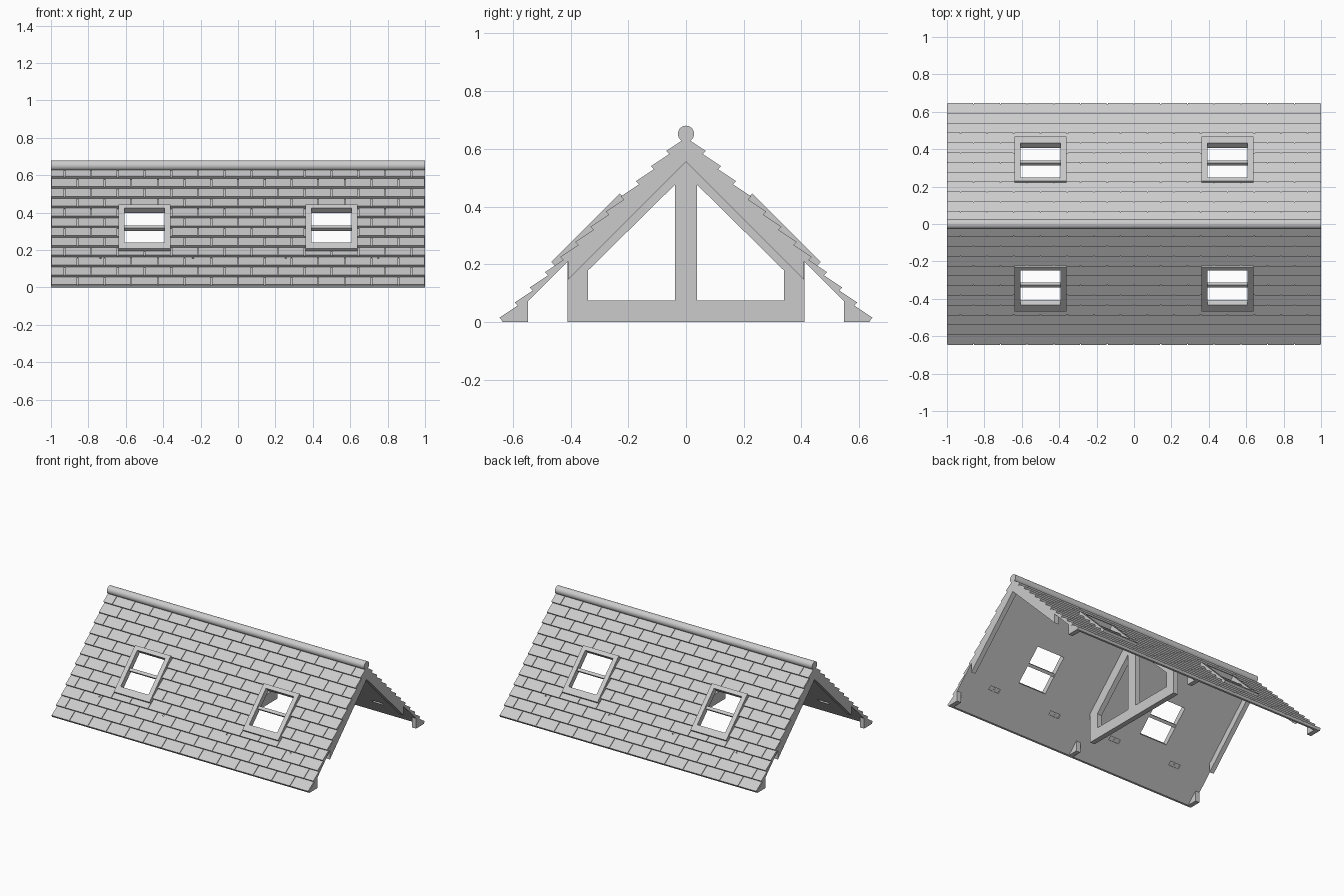
import bpy, bmesh, math

if "Cube" in bpy.data.objects:
    bpy.data.objects.remove(bpy.data.objects["Cube"])

R2 = math.sqrt(2)
grey = bpy.data.materials.new("light_grey")
grey.diffuse_color = (0.6, 0.6, 0.6, 1)
grey.use_nodes = True
grey.node_tree.nodes["Principled BSDF"].inputs["Base Color"].default_value = grey.diffuse_color


# Coordinate maps: slope (x, v along the pitch, n out of it) and plain (x, y, z)
def slope(x, v, n):
    return (x, (v - n) / R2, (v + n) / R2)


def plain(x, y, z):
    return (x, y, z)


def prism(bm, pts, x0, x1, space):
    """Extrude a cross-section along x."""
    a = [bm.verts.new(space(x0, *p)) for p in pts]
    b = [bm.verts.new(space(x1, *p)) for p in pts]
    bm.faces.new(a)
    bm.faces.new(b[::-1])
    for i in range(len(a)):
        j = (i + 1) % len(a)
        bm.faces.new((a[i], b[i], b[j], a[j]))


def box(bm, x0, x1, v0, v1, n0, n1):
    prism(bm, [(v0, n0), (v1, n0), (v1, n1), (v0, n1)], x0, x1, slope)


def ring(bm, outer, inner, lo, hi, place):
    """Flat four-sided frame with a four-sided opening."""
    loops = [[bm.verts.new(place(p, q, h)) for p, q in pts]
             for pts, h in ((outer, lo), (outer, hi), (inner, hi), (inner, lo))]
    for k in range(4):
        for i in range(4):
            a, b, j = loops[k], loops[(k + 1) % 4], (i + 1) % 4
            bm.faces.new((a[i], a[j], b[j], b[i]))


def finish(bm, name, mirror=True):
    bmesh.ops.recalc_face_normals(bm, faces=bm.faces)
    me = bpy.data.meshes.new(name)
    bm.to_mesh(me)
    bm.free()
    me.materials.append(grey)
    ob = bpy.data.objects.new(name, me)
    bpy.context.collection.objects.link(ob)
    if mirror:
        m = ob.modifiers.new("both_slopes", 'MIRROR')
        m.use_axis = (False, True, False)
        m.use_mirror_merge = False
    return ob


# Main sizes
ROWS, PITCH, V0 = 12, 0.07425, -0.4462
N_TIP, N_BASE, N_UNDER, PLATE = 0.4674, 0.4525, 0.4384, 0.005
WX, PINS = (-0.5, 0.5), (-0.735, -0.24, 0.255, 0.75)
OX, OV0, OV1 = 0.108, -0.137, 0.124      # window opening
FX, FV0, FV1 = 0.139, -0.183, 0.152      # window frame

# Roof deck with a stepped top
bm = bmesh.new()
prof = [(0, 0.62), (-0.62, 0), (-0.635, 0)]
for k in range(ROWS):
    v = V0 + k * PITCH
    for p in ((v, N_TIP - PLATE), (v + PITCH, N_BASE - PLATE)):
        prof.append(slope(0, *p)[1:])
prof.append((0, 0.64))
prism(bm, prof, -1, 1, plain)
deck = finish(bm, "roof_deck", mirror=False)

# Window openings, underside slots and pin holes
bm = bmesh.new()
for x in WX:
    box(bm, x - OX - 0.01, x + OX + 0.01, OV0 - 0.01, OV1 + 0.01, 0.3, 0.6)
for x in PINS:
    box(bm, x - 0.04, x + 0.04, -0.25, -0.222, 0.42, N_UNDER + 0.008)
    box(bm, x - 0.005, x + 0.005, -0.238, -0.228, 0.41, 0.6)
cutter = finish(bm, "deck_cutter", mirror=False)
cutter.hide_render = True
mod = deck.modifiers.new("openings", 'BOOLEAN')
mod.object, mod.operation, mod.solver = cutter, 'DIFFERENCE', 'EXACT'
mod.use_self = True
bpy.context.view_layer.objects.active = deck
bpy.ops.object.modifier_apply(modifier=mod.name)
bpy.data.objects.remove(cutter)
m = deck.modifiers.new("both_slopes", 'MIRROR')
m.use_axis = (False, True, False)
m.use_mirror_merge = False


# Shingles, trimmed around windows and pin holes
def trim(r, h):
    x0, x1, v0, v1 = r
    a0, a1, b0, b1 = h
    if a1 <= x0 or a0 >= x1 or b1 <= v0 or b0 >= v1:
        return [r]
    lo, hi = max(v0, b0), min(v1, b1)
    parts = [(x0, x1, v0, lo), (x0, x1, hi, v1), (x0, a0, lo, hi), (a1, x1, lo, hi)]
    return [p for p in parts if p[1] - p[0] > 1e-5 and p[3] - p[2] > 1e-5]


holes = [(x - OX - 0.01, x + OX + 0.01, OV0 - 0.01, OV1 + 0.01) for x in WX]
holes += [(x - 0.005, x + 0.005, -0.238, -0.228) for x in PINS]
COLS, GAP = 14, 0.003
W = 2 / COLS
bm = bmesh.new()
for k in range(ROWS):
    v = V0 + k * PITCH
    for c in range(COLS + 1):
        left = -1 + (c - 0.5 * (k % 2)) * W
        x0, x1 = max(-1, left + GAP), min(1, left + W - GAP)
        if x1 <= x0:
            continue
        rects = [(x0, x1, v, v + PITCH)]
        for h in holes:
            rects = [p for r in rects for p in trim(r, h)]
        for a, b, v0, v1 in rects:
            n0, n1 = (N_TIP + (N_BASE - N_TIP) * (t - v) / PITCH for t in (v0, v1))
            prism(bm, [(v0, n0 - PLATE), (v1, n1 - PLATE), (v1, n1), (v0, n0)], a, b, slope)
finish(bm, "shingles")

# Window frames and crossbars
bm = bmesh.new()
for x in WX:
    outer = [(x - FX, FV0), (x + FX, FV0), (x + FX, FV1), (x - FX, FV1)]
    inner = [(x - OX, OV0), (x + OX, OV0), (x + OX, OV1), (x - OX, OV1)]
    ring(bm, outer, inner, 0.4525, 0.4773, lambda p, q, h: slope(p, q, h))
    lining = [(x + sx * (OX + 0.01), v) for sx, v in
              ((-1, OV0 - 0.01), (1, OV0 - 0.01), (1, OV1 + 0.01), (-1, OV1 + 0.01))]
    ring(bm, lining, inner, N_UNDER, 0.4525, lambda p, q, h: slope(p, q, h))
finish(bm, "window_frames")
bm = bmesh.new()
for x in WX:
    box(bm, x - OX, x + OX, -0.017, 0.003, 0.445, 0.465)
finish(bm, "window_crossbars")

# Middle truss with two openings
bm = bmesh.new()
ring(bm, [(0, 0), (-0.41, 0), (-0.41, 0.21), (0, 0.62)],
     [(-0.038, 0.075), (-0.34, 0.075), (-0.34, 0.178), (-0.038, 0.476)],
     -0.018, 0.018, lambda p, q, h: (h, p, q))
finish(bm, "middle_truss")

# End rafters and eave feet
bm = bmesh.new()
for x0 in (-1, 0.967):
    prism(bm, [(0, 0.556), (-0.408, 0.148), (-0.408, 0.212), (0, 0.62)], x0, x0 + 0.033, plain)
finish(bm, "end_rafters")
bm = bmesh.new()
for x0 in (-1, -0.0165, 0.967):
    prism(bm, [(-0.548, 0), (-0.548, 0.072), (-0.62, 0)], x0, x0 + 0.033, plain)
finish(bm, "eave_feet")

# Round ridge cap
bpy.ops.mesh.primitive_cylinder_add(vertices=32, radius=0.028, depth=2,
                                    location=(0, 0, 0.652), rotation=(0, math.pi / 2, 0))
ridge = bpy.context.object
ridge.name = "ridge_cap"
ridge.data.materials.append(grey)
bpy.ops.object.shade_smooth_by_angle()
